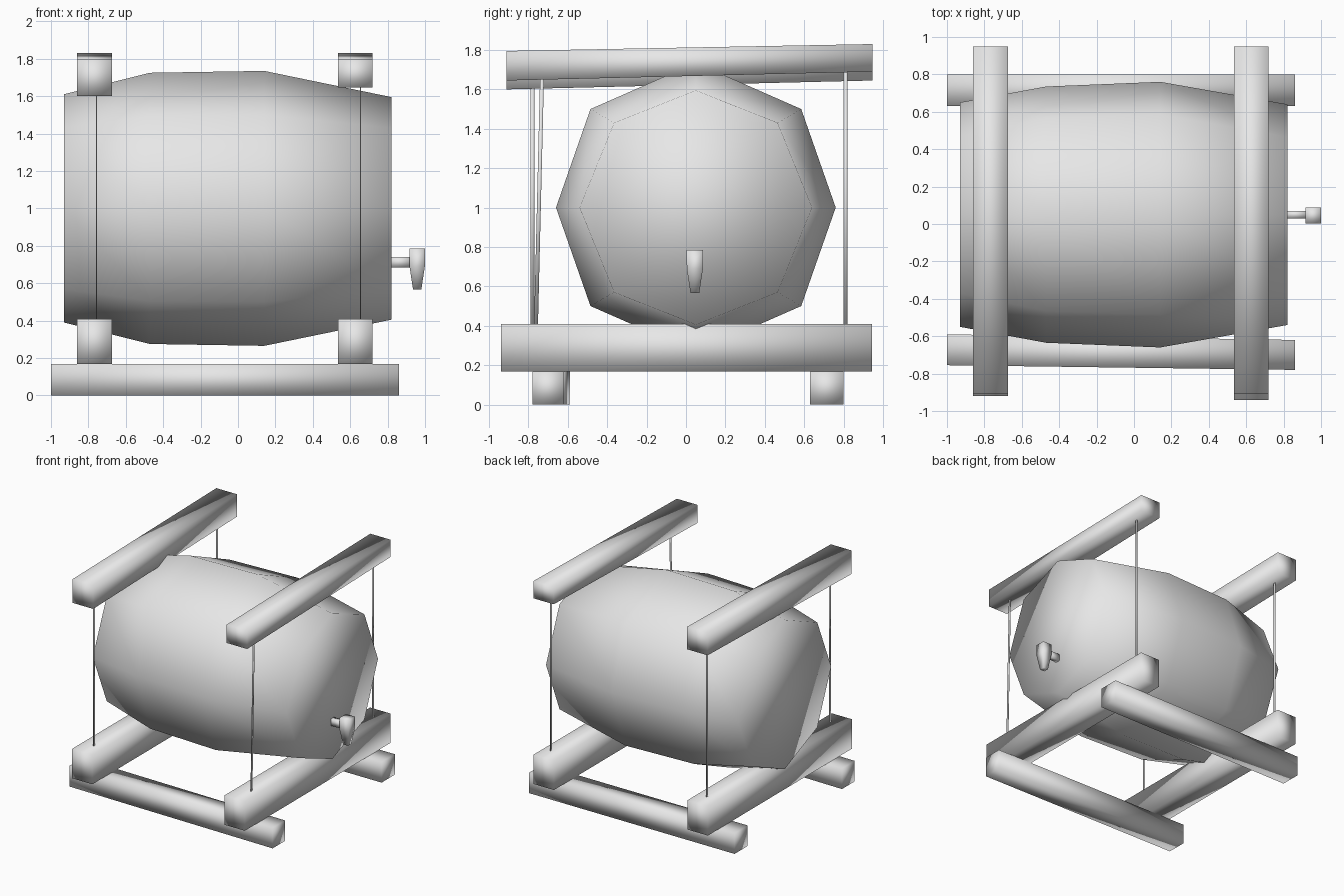
import bpy

cube = bpy.data.objects.get("Cube")
if cube:
    bpy.data.objects.remove(cube, do_unlink=True)

grey = bpy.data.materials.new("plain_grey")
grey.use_nodes = True
COLOUR = (0.8, 0.8, 0.8, 1)
grey.diffuse_color = COLOUR
grey.node_tree.nodes["Principled BSDF"].inputs["Base Color"].default_value = COLOUR


def loft(name, rings):
    """Skin a closed solid through equal-sized rings of points."""
    n = len(rings[0])
    verts = [p for ring in rings for p in ring]
    faces = [(k * n + i, k * n + (i + 1) % n, (k + 1) * n + (i + 1) % n, (k + 1) * n + i)
             for k in range(len(rings) - 1) for i in range(n)]
    faces += [tuple(reversed(range(n))), tuple(range(len(verts) - n, len(verts)))]
    mesh = bpy.data.meshes.new(name)
    mesh.from_pydata(verts, [], faces)
    mesh.materials.append(grey)
    obj = bpy.data.objects.new(name, mesh)
    bpy.context.collection.objects.link(obj)
    # Consistent outward normals, soft shading over every edge
    bpy.context.view_layer.objects.active = obj
    obj.select_set(True)
    bpy.ops.object.mode_set(mode='EDIT')
    bpy.ops.mesh.select_all(action='SELECT')
    bpy.ops.mesh.normals_make_consistent(inside=False)
    bpy.ops.object.mode_set(mode='OBJECT')
    bpy.ops.object.shade_smooth()
    obj.select_set(False)
    return obj


def rect_x(x, y0, y1, z0, z1):
    return [(x, y0, z0), (x, y1, z0), (x, y1, z1), (x, y0, z1)]


def rect_y(y, x0, x1, z0, z1):
    return [(x0, y, z0), (x1, y, z0), (x1, y, z1), (x0, y, z1)]


def rect_z(z, x, y, hx, hy):
    return [(x - hx, y - hy, z), (x + hx, y - hy, z), (x + hx, y + hy, z), (x - hx, y + hy, z)]


AXIS_Y, AXIS_Z = 0.05, 1.0


def octagon(x, ry, rz, dy, dz):
    """Barrel ring: side radius, top radius and diagonal offsets."""
    offs = [(ry, 0), (dy, dz), (0, rz), (-dy, dz), (-ry, 0), (-dy, -dz), (0, -rz), (dy, -dz)]
    return [(x, AXIS_Y + a, AXIS_Z + b) for a, b in offs]


# Barrel
loft("barrel", [
    octagon(-0.93, 0.60, 0.61, 0.42, 0.43),
    octagon(-0.47, 0.685, 0.725, 0.515, 0.495),
    octagon(0.14, 0.71, 0.735, 0.535, 0.50),
    octagon(0.82, 0.59, 0.595, 0.415, 0.43),
])

# Tap
loft("tap_stem", [rect_x(0.80, 0.03, 0.07, 0.685, 0.74), rect_x(0.93, 0.03, 0.07, 0.685, 0.74)])
loft("tap_spout", [rect_z(z, 0.958, 0.045, h, h)
                   for z, h in ((0.565, 0.022), (0.69, 0.041), (0.785, 0.042))])

# Ground runners
loft("front_runner", [rect_x(-1.0, -0.755, -0.59, 0, 0.168), rect_x(0.86, -0.78, -0.62, 0, 0.168)])
loft("back_runner", [rect_x(-1.0, 0.63, 0.80, 0, 0.168), rect_x(0.86, 0.63, 0.80, 0, 0.168)])

# Cross beams under and over the barrel
for side, x0, x1, front, top_low in (("right", -0.86, -0.675, -0.92, 1.60),
                                     ("left", 0.535, 0.72, -0.94, 1.645)):
    loft(side + "_lower_beam", [rect_y(front, x0, x1, 0.168, 0.408),
                                rect_y(0.945, x0, x1, 0.168, 0.408)])
    loft(side + "_upper_beam", [rect_y(-0.91, x0, x1, top_low, 1.795),
                                rect_y(0.948, x0, x1, top_low + 0.045, 1.83)])

# Thin flat tie rods; the front one on the tap side leans slightly
for name, x, y_low, y_high in (("right_front_rod", -0.757, -0.78, -0.78),
                               ("right_back_rod", -0.757, 0.81, 0.81),
                               ("left_front_rod", 0.655, -0.762, -0.73),
                               ("left_back_rod", 0.655, 0.81, 0.81)):
    loft(name, [rect_z(0.38, x, y_low, 0.002, 0.01), rect_z(1.70, x, y_high, 0.002, 0.01)])
